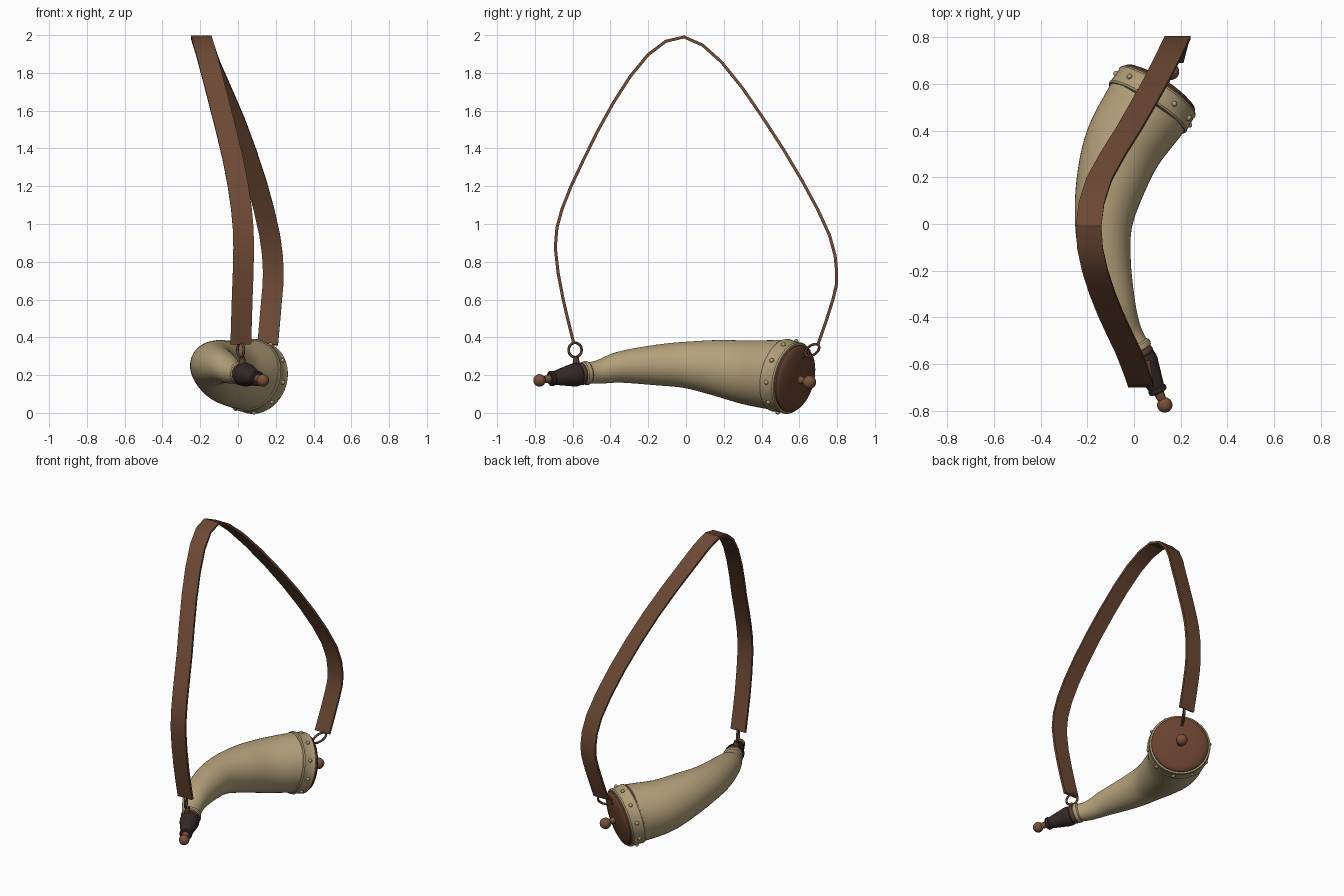
import bpy, bmesh, math
from mathutils import Vector, Matrix

if "Cube" in bpy.data.objects:
    bpy.data.objects.remove(bpy.data.objects["Cube"])


def mat(name, rgb):
    m = bpy.data.materials.new(name)
    m.diffuse_color = (*rgb, 1)
    m.use_nodes = True
    m.node_tree.nodes["Principled BSDF"].inputs["Base Color"].default_value = m.diffuse_color
    return m


HORN = mat("horn_tan", (0.46, 0.36, 0.20))
COLLAR = mat("collar_tan", (0.43, 0.34, 0.19))
LEATHER = mat("strap_leather", (0.15, 0.065, 0.034))
WOOD = mat("plug_wood", (0.14, 0.055, 0.030))
KNOB = mat("knob_wood", (0.19, 0.082, 0.042))
DARK = mat("dark_nozzle", (0.035, 0.022, 0.022))
METAL = mat("ring_brown", (0.10, 0.045, 0.027))


def finish(name, bm, material, angle=35):
    bmesh.ops.recalc_face_normals(bm, faces=bm.faces)
    me = bpy.data.meshes.new(name)
    bm.to_mesh(me)
    bm.free()
    me.materials.append(material)
    me.shade_smooth()
    me.set_sharp_from_angle(angle=math.radians(angle))
    ob = bpy.data.objects.new(name, me)
    bpy.context.collection.objects.link(ob)
    return ob


def skin(bm, rings, closed=False):
    """Bridge successive vertex rings; cap the ends or close the loop."""
    rows = [[bm.verts.new(p) for p in r] for r in rings]
    n = len(rows[0])
    for a, b in zip(rows, rows[1:] + (rows[:1] if closed else [])):
        for i in range(n):
            bm.faces.new((a[i], a[(i + 1) % n], b[(i + 1) % n], b[i]))
    if not closed:
        bm.faces.new(rows[0])
        bm.faces.new(rows[-1])


def frame(axis):
    """Sideways and upward unit vectors perpendicular to an axis."""
    side = axis.cross(Vector((0, 0, 1))).normalized()
    return side, side.cross(axis).normalized()


def circle(c, axis, r, n=40):
    s, u = frame(axis)
    return [c + (s * math.sin(t) + u * math.cos(t)) * r
            for t in (2 * math.pi * i / n for i in range(n))]


def turned(name, origin, axis, profile, material):
    """Lathe a (distance, radius) profile about an axis."""
    bm = bmesh.new()
    skin(bm, [circle(origin + axis * d, axis, r) for d, r in profile])
    return finish(name, bm, material)


def ball(c, r, n=12):
    return [(c - r * math.cos(math.pi * i / n), r * math.sin(math.pi * i / n))
            for i in range(2, n)] + [(c + r, 0.002)]


def spline(pts, steps):
    """Catmull-Rom interpolation of equal-length tuples."""
    p = [Vector(q) for q in pts]
    p = [2 * p[0] - p[1]] + p + [2 * p[-1] - p[-2]]
    out = []
    for i in range(1, len(p) - 2):
        a, b, c, d = p[i - 1:i + 3]
        for k in range(steps):
            t = k / steps
            out.append(0.5 * (2 * b + (c - a) * t + (2 * a - 5 * b + 4 * c - d) * t * t
                              + (3 * b - a - 3 * c + d) * t ** 3))
    return out + [p[-2]]


def oval_ring(name, c, along, half_long, half_short, tube):
    """Oval link standing in the vertical plane that holds 'along'."""
    side, up = frame(along)
    rings = []
    for i in range(32):
        t = 2 * math.pi * i / 32
        mid = c + along * half_long * math.cos(t) + up * half_short * math.sin(t)
        out = (along * math.cos(t) * half_short + up * math.sin(t) * half_long).normalized()
        rings.append([mid + (out * math.cos(a) + side * math.sin(a)) * tube
                      for a in (2 * math.pi * j / 10 for j in range(10))])
    bm = bmesh.new()
    skin(bm, rings, closed=True)
    finish(name, bm, METAL, 60)


# Horn body: x, y, z, radius along the curved centre line
horn = spline([(0.015, -0.535, 0.21, 0.054), (-0.03, -0.46, 0.217, 0.063),
               (-0.078, -0.34, 0.243, 0.084), (-0.12, -0.16, 0.253, 0.107),
               (-0.13, 0.0, 0.254, 0.123), (-0.10, 0.17, 0.238, 0.149),
               (-0.04, 0.343, 0.212, 0.172), (0.065, 0.51, 0.198, 0.189)], 8)
bm = bmesh.new()
rings = []
for i, h in enumerate(horn):
    tan = (horn[min(i + 1, len(horn) - 1)] - horn[max(i - 1, 0)]).to_3d().normalized()
    rings.append(circle(h.to_3d(), tan, h[3], 48))
skin(bm, rings)
finish("horn_body", bm, HORN)

# Wide end: collar, domed plug and pull knob
base = Vector((0.06, 0.503, 0.199))
axis = Vector((0.535, 0.82, -0.2)).normalized()
turned("end_collar", base, axis,
       [(-0.012, 0.180), (-0.008, 0.193), (0.0, 0.197), (0.010, 0.194), (0.066, 0.191),
        (0.074, 0.194), (0.082, 0.190), (0.084, 0.175)], COLLAR)
turned("end_plug", base, axis,
       [(0.07, 0.180), (0.092, 0.180), (0.100, 0.174), (0.108, 0.150), (0.116, 0.11),
        (0.121, 0.06), (0.123, 0.01)], WOOD)
turned("plug_knob", base, axis,
       [(0.115, 0.024), (0.135, 0.02), (0.150, 0.018)] + ball(0.183, 0.036), KNOB)

# Collar rivets
bm = bmesh.new()
side, up = frame(axis)
for k in range(10):
    t = math.radians(27 + 36 * k)
    out = side * math.sin(t) + up * math.cos(t)
    bmesh.ops.create_uvsphere(bm, u_segments=12, v_segments=8, radius=0.012,
                              matrix=Matrix.Translation(base + axis * 0.038 + out * 0.194))
finish("collar_rivets", bm, COLLAR)

# Narrow end: collar, band, nozzle and stopper
tip = Vector((0.015, -0.535, 0.21))
nose = Vector((0.432, -0.89, -0.14)).normalized()
turned("tip_collar", tip, nose,
       [(-0.025, 0.054), (-0.018, 0.062), (-0.008, 0.064), (0.004, 0.062), (0.012, 0.054)], COLLAR)
turned("tip_band", tip, nose,
       [(0.005, 0.05), (0.012, 0.058), (0.022, 0.061), (0.032, 0.058), (0.036, 0.05)], METAL)
turned("nozzle", tip, nose,
       [(0.03, 0.052), (0.036, 0.059), (0.055, 0.062), (0.075, 0.060), (0.185, 0.036),
        (0.190, 0.040), (0.205, 0.040), (0.210, 0.034)], DARK)
turned("stopper", tip, nose,
       [(0.20, 0.024), (0.222, 0.021), (0.242, 0.019)] + ball(0.270, 0.033), KNOB)

# Strap rings and the posts holding them
flat_nose = Vector((nose.x, nose.y, 0)).normalized()
oval_ring("tip_ring", Vector((0.014, -0.587, 0.333)), flat_nose, 0.038, 0.038, 0.007)
turned("tip_ring_post", Vector((0.022, -0.582, 0.245)), Vector((0.02, 0.01, 1)).normalized(),
       [(0, 0.02), (0.03, 0.017), (0.052, 0.014), (0.056, 0.008)], METAL)
link = Vector((axis.x * 0.9, axis.y * 0.9, 0.45)).normalized()
oval_ring("end_ring", Vector((0.155, 0.668, 0.332)), link, 0.048, 0.026, 0.007)
turned("end_ring_post", Vector((0.108, 0.59, 0.305)), axis,
       [(-0.01, 0.010), (0.04, 0.010), (0.045, 0.006)], METAL)

# Leather strap: x, y, z along its middle, width always along x
path = spline([(0.015, -0.593, 0.365), (0.022, -0.65, 0.60), (0.03, -0.692, 0.875),
               (0.018, -0.656, 1.08), (-0.025, -0.545, 1.335), (-0.10, -0.386, 1.64),
               (-0.167, -0.20, 1.897), (-0.195, -0.01, 1.99), (-0.15, 0.19, 1.855),
               (-0.02, 0.41, 1.558), (0.095, 0.614, 1.23), (0.168, 0.76, 0.94),
               (0.187, 0.798, 0.743), (0.178, 0.778, 0.60), (0.157, 0.698, 0.36)], 2)
bm = bmesh.new()
rings = []
half = Vector((0.055, 0, 0))
for i, p in enumerate(path):
    d = path[min(i + 1, len(path) - 1)] - path[max(i - 1, 0)]
    n = Vector((0, -d.z, d.y)).normalized() * 0.008
    rings.append([p - half - n, p + half - n, p + half + n, p - half + n])
skin(bm, rings)
finish("strap", bm, LEATHER)
